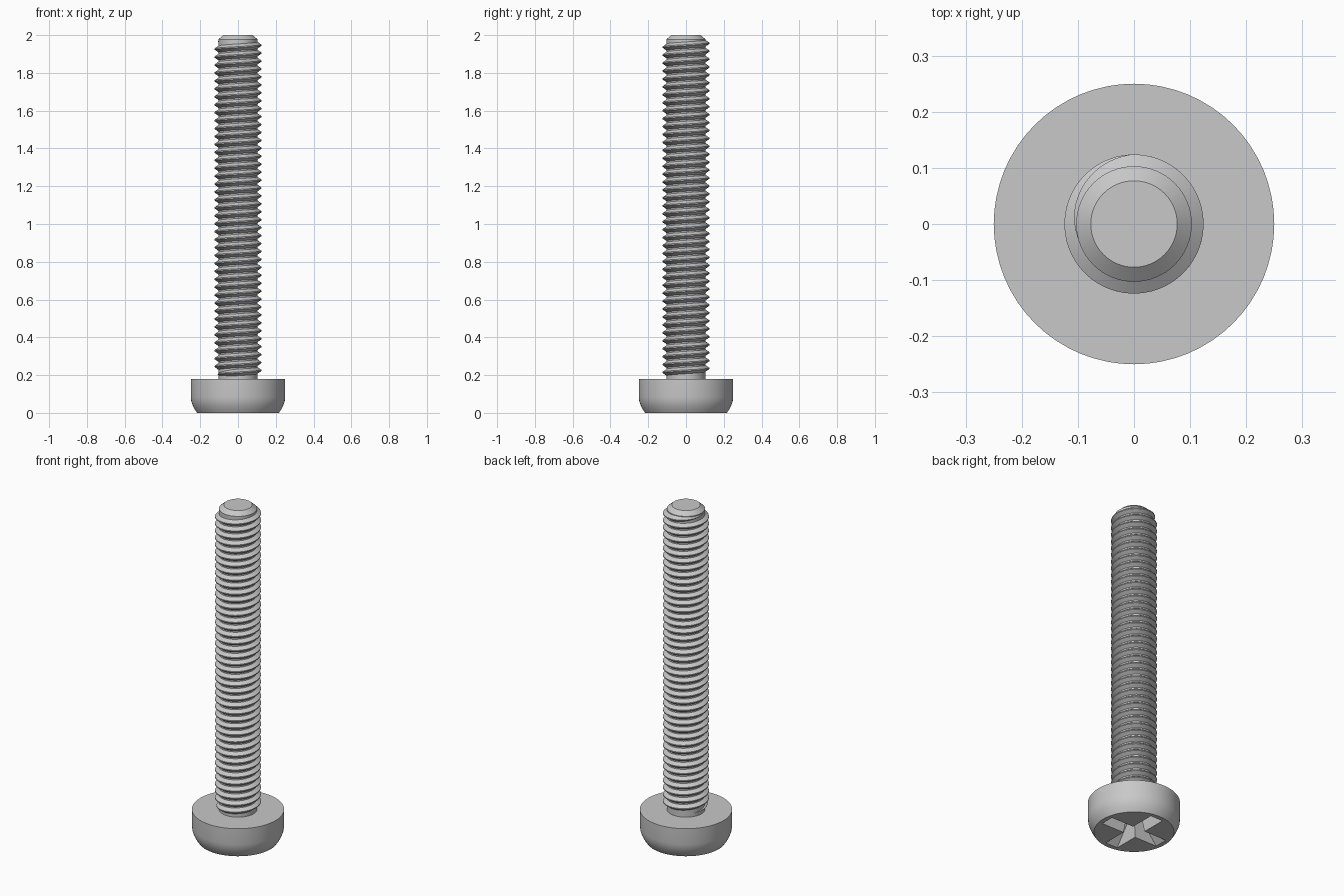
import bpy, bmesh, math

cube = bpy.data.objects.get("Cube")
if cube:
    bpy.data.objects.remove(cube, do_unlink=True)

SEGMENTS = 64
PITCH = 0.042

steel = bpy.data.materials.new("grey steel")
steel.use_nodes = True
colour = (0.58, 0.58, 0.58, 1)
steel.diffuse_color = colour
steel.node_tree.nodes["Principled BSDF"].inputs["Base Color"].default_value = colour


def finish(bm, name):
    bmesh.ops.recalc_face_normals(bm, faces=bm.faces)
    mesh = bpy.data.meshes.new(name)
    bm.to_mesh(mesh)
    bm.free()
    mesh.materials.append(steel)
    obj = bpy.data.objects.new(name, mesh)
    bpy.context.collection.objects.link(obj)
    return obj


def smooth(obj, degrees):
    bpy.ops.object.select_all(action="DESELECT")
    obj.select_set(True)
    bpy.context.view_layer.objects.active = obj
    bpy.ops.object.shade_smooth_by_angle(angle=math.radians(degrees))


def bridge(bm, a, b):
    n = len(a)
    for i in range(n):
        bm.faces.new((a[i], a[(i + 1) % n], b[(i + 1) % n], b[i]))


def lathe(name, profile):
    """Turn a list of (radius, height) points into a capped solid."""
    bm = bmesh.new()
    rings = []
    for r, z in profile:
        angles = [math.tau * i / SEGMENTS for i in range(SEGMENTS)]
        rings.append([bm.verts.new((r * math.cos(a), r * math.sin(a), z)) for a in angles])
    for a, b in zip(rings, rings[1:]):
        bridge(bm, a, b)
    bm.faces.new(rings[0])
    bm.faces.new(rings[-1])
    return finish(bm, name)


def cross_cutter(levels):
    """Tapered cross; each level is (arm length, half width, height)."""
    bm = bmesh.new()
    rings = []
    for length, w, z in levels:
        ring = []
        for q in range(4):
            c, s = round(math.cos(q * math.pi / 2)), round(math.sin(q * math.pi / 2))
            for x, y in ((length, -w), (length, w), (w, w)):
                ring.append(bm.verts.new((c * x - s * y, s * x + c * y, z)))
        rings.append(ring)
    bridge(bm, *rings)
    for ring in rings:
        bm.faces.new(ring)
    return finish(bm, "recess_cutter")


def thread(name, z_end, z_start, end_angle, root, crest):
    """Right-handed helical ridge that fades out at both ends."""
    bm = bmesh.new()
    turns = (z_end - z_start) / PITCH
    steps = int(turns * SEGMENTS)
    rings = []
    for i in range(steps + 1):
        back = turns * (1 - i / steps)
        angle = end_angle - math.tau * back
        z = z_end - PITCH * back
        fade = max(0.03, min(1, back / 0.3, (turns - back) / 0.3))
        r = root + (crest - root) * fade
        half, tip = 0.018 * fade, 0.003 * fade
        section = ((root, -half), (r, -tip), (r, tip), (root, half))
        rings.append([bm.verts.new((p * math.cos(angle), p * math.sin(angle), z + h))
                      for p, h in section])
    for a, b in zip(rings, rings[1:]):
        bridge(bm, a, b)
    bm.faces.new(rings[0])
    bm.faces.new(rings[-1])
    return finish(bm, name)


# Rounded pan head with a cross recess in its underside
head = lathe("screw_head", [(0.217, 0), (0.229, 0.018), (0.239, 0.038),
                            (0.247, 0.06), (0.25, 0.085), (0.25, 0.18)])
cutter = cross_cutter([(0.2, 0.042, -0.01), (0.07, 0.024, 0.12)])
cutter.hide_render = True
cut = head.modifiers.new("recess", "BOOLEAN")
cut.operation = "DIFFERENCE"
cut.solver = "EXACT"
cut.object = cutter
bpy.context.view_layer.objects.active = head
bpy.ops.object.modifier_apply(modifier=cut.name)
bpy.data.objects.remove(cutter, do_unlink=True)
smooth(head, 25)

# Shank with a chamfered tip
shank = lathe("shank", [(0.103, 0.17), (0.103, 1.978), (0.077, 2)])
smooth(shank, 25)

# Helical thread around the shank
ridge = thread("thread", 1.97, 0.2, math.radians(200), 0.102, 0.124)
smooth(ridge, 25)
